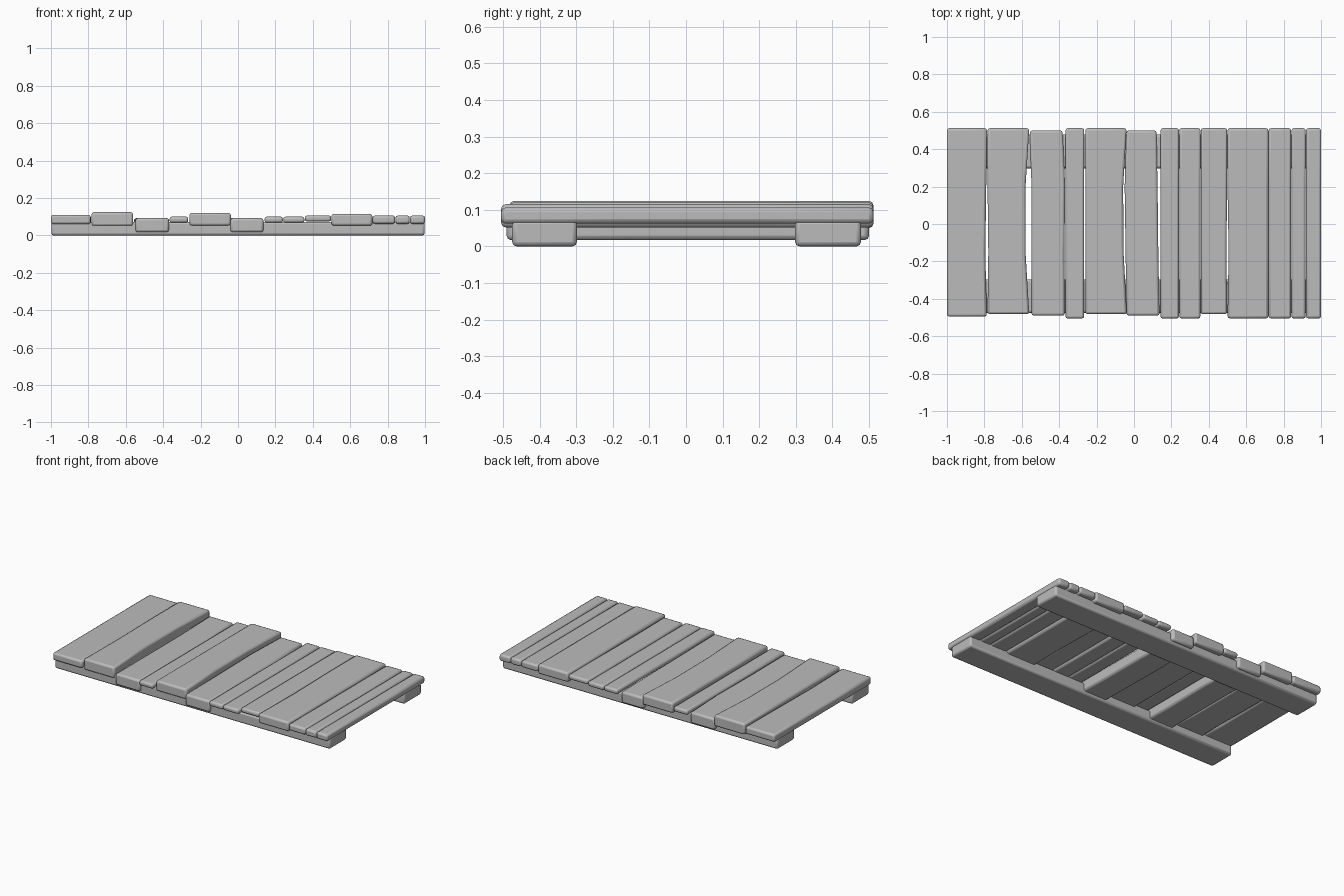
import bpy
import bmesh

cube = bpy.data.objects.get("Cube")
if cube:
    bpy.data.objects.remove(cube, do_unlink=True)

grey = bpy.data.materials.new("weathered_grey")
grey.use_nodes = True
colour = (0.5, 0.5, 0.5, 1)
grey.diffuse_color = colour
grey.node_tree.nodes["Principled BSDF"].inputs["Base Color"].default_value = colour


def board(name, left, right, y_stations, bottom, top):
    """Board running along y; left and right give the edge x at each station."""
    bm = bmesh.new()
    rings = []
    for a, b, y in zip(left, right, y_stations):
        corners = ((a, bottom), (b, bottom), (b, top), (a, top))
        rings.append([bm.verts.new((x, y, z)) for x, z in corners])
    for r, s in zip(rings, rings[1:]):
        for i in range(4):
            j = (i + 1) % 4
            bm.faces.new((r[i], r[j], s[j], s[i]))
    bm.faces.new(rings[0])
    bm.faces.new(rings[-1])
    bmesh.ops.recalc_face_normals(bm, faces=bm.faces)
    mesh = bpy.data.meshes.new(name)
    bm.to_mesh(mesh)
    bm.free()
    mesh.materials.append(grey)
    ob = bpy.data.objects.new(name, mesh)
    bpy.context.collection.objects.link(ob)
    # Worn, rounded edges
    bevel = ob.modifiers.new("worn_edges", "BEVEL")
    bevel.width = min(0.012, 0.35 * (top - bottom))
    bevel.segments = 2
    bevel.limit_method = "ANGLE"
    bpy.ops.object.select_all(action="DESELECT")
    ob.select_set(True)
    bpy.context.view_layer.objects.active = ob
    bpy.ops.object.shade_smooth_by_angle(angle=0.6)
    return ob


# Deck planks: left x, right x, bottom, top, front y, back y
planks = [
    (-1.0, -0.787, 0.06, 0.11, -0.495, 0.512),
    (-0.783, -0.56, 0.05, 0.124, -0.482, 0.512),
    (-0.553, -0.372, 0.017, 0.092, -0.49, 0.5),
    (-0.366, -0.266, 0.068, 0.1, -0.505, 0.512),
    (-0.26, -0.038, 0.052, 0.12, -0.482, 0.512),
    (-0.04, 0.134, 0.017, 0.092, -0.49, 0.5),
    (0.142, 0.24, 0.068, 0.1, -0.505, 0.512),
    (0.242, 0.355, 0.068, 0.1, -0.505, 0.512),
    (0.357, 0.498, 0.075, 0.106, -0.482, 0.512),
    (0.5, 0.718, 0.052, 0.115, -0.505, 0.512),
    (0.72, 0.84, 0.062, 0.106, -0.505, 0.512),
    (0.842, 0.918, 0.062, 0.106, -0.505, 0.512),
    (0.92, 1.0, 0.062, 0.106, -0.505, 0.512),
]

# Worn long edges: plank number and side -> x offsets from front to back
wear = {
    (1, 1): (0, -0.008, -0.003, 0),
    (2, 0): (0, 0.004, 0, 0),
    (2, 1): (0, -0.02, -0.02, 0),
    (3, 0): (0.005, 0.005, 0.005, -0.004),
    (3, 1): (0.002, 0, 0.004, -0.01),
    (5, 1): (0, -0.018, -0.02, -0.002),
    (6, 0): (0, -0.005, -0.01, 0),
    (6, 1): (0.002, -0.004, -0.008, -0.014),
    (9, 1): (0, -0.004, 0, 0),
    (10, 0): (0, 0.006, 0, 0),
}
straight = (0, 0, 0, 0)

for n, (x0, x1, bottom, top, front, back) in enumerate(planks, 1):
    left = [x0 + d for d in wear.get((n, 0), straight)]
    right = [x1 + d for d in wear.get((n, 1), straight)]
    board(f"deck_plank_{n}", left, right, (front, -0.15, 0.2, back), bottom, top)

# Support rails under the deck
for name, y0, y1 in (("front_rail", -0.475, -0.298), ("back_rail", 0.298, 0.478)):
    board(name, (-0.998, -0.998), (0.998, 0.998), (y0, y1), 0, 0.073)
